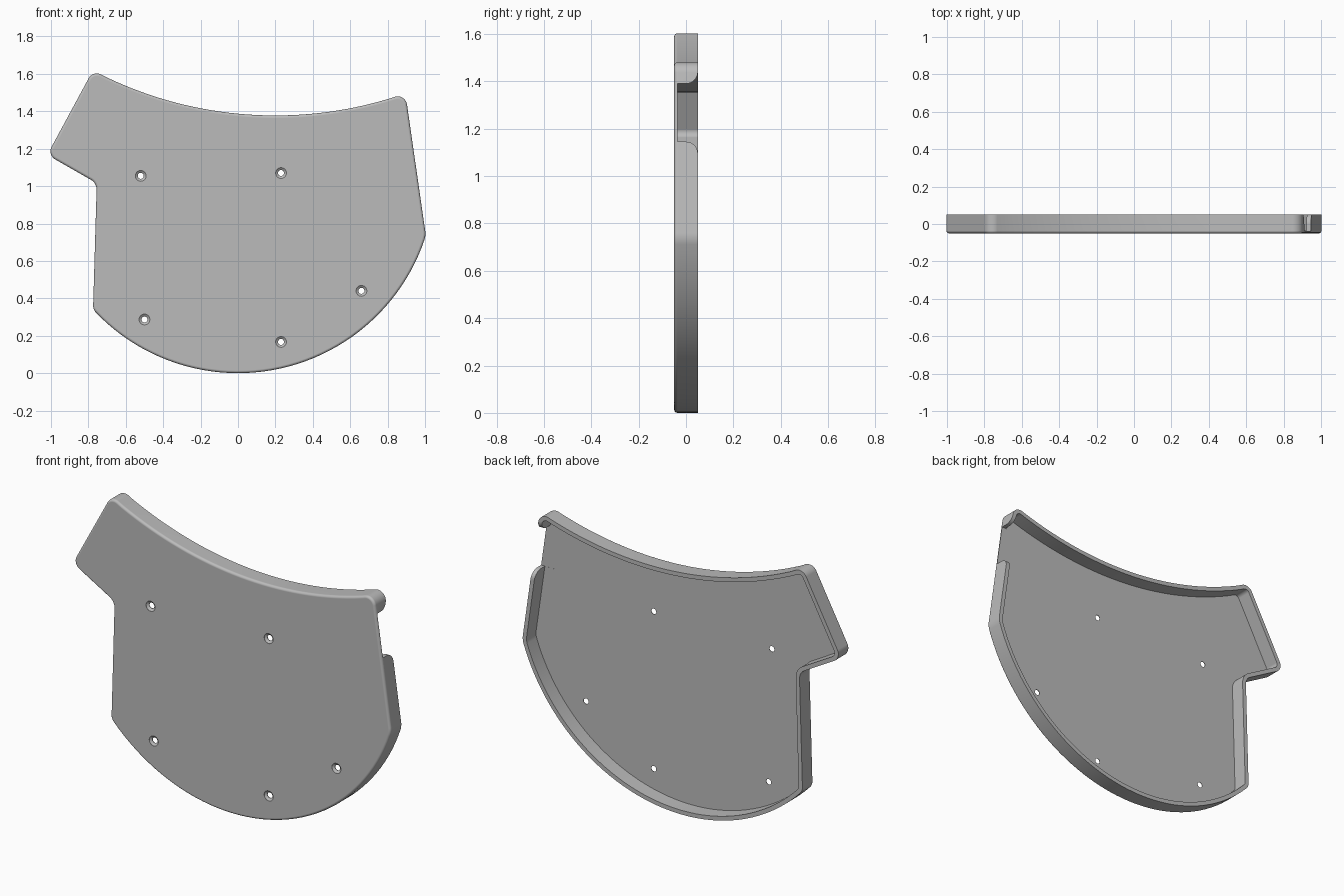
import bpy, bmesh, math
from mathutils import Vector

cube = bpy.data.objects.get("Cube")
if cube:
    bpy.data.objects.remove(cube, do_unlink=True)

FRONT, BACK, FLOOR = -0.05, 0.05, -0.036
WALL, ROUND = 0.024, 0.014


def arc(cx, cz, start, end, margin, count):
    """Points on the arc around (cx, cz) between two end points, short of both."""
    a0 = math.atan2(start[1] - cz, start[0] - cx)
    a1 = math.atan2(end[1] - cz, end[0] - cx)
    radius = math.hypot(start[0] - cx, start[1] - cz)
    points = []
    for i in range(count + 1):
        a = a0 + (a1 - a0) * (margin + (1 - 2 * margin) * i / count)
        points.append((cx + radius * math.cos(a), cz + radius * math.sin(a), 0))
    return points


def fillet(corners, steps=8):
    """Round each (x, z, radius) corner of a closed outline."""
    points = []
    for i, (x, z, r) in enumerate(corners):
        p = Vector((x, z))
        if r == 0:
            points.append(p)
            continue
        u = (Vector(corners[i - 1][:2]) - p).normalized()
        v = (Vector(corners[(i + 1) % len(corners)][:2]) - p).normalized()
        half = u.angle(v) / 2
        centre = p + (u + v).normalized() * r / math.sin(half)
        s = p + u * r / math.tan(half) - centre
        e = p + v * r / math.tan(half) - centre
        points += [centre + s.lerp(e, k / steps).normalized() * r for k in range(steps + 1)]
    return points


def inset(points, distance):
    """Move a counter-clockwise outline inward."""
    result = []
    for i, p in enumerate(points):
        d1 = (p - points[i - 1]).normalized()
        d2 = (points[(i + 1) % len(points)] - p).normalized()
        n1, n2 = Vector((-d1.y, d1.x)), Vector((-d2.y, d2.x))
        result.append(p + (n1 + n2) * distance / (1 + n1.dot(n2)))
    return result


def loft(name, rings):
    """Closed solid through rings of 3D points, capped at both ends."""
    bm = bmesh.new()
    loops = [[bm.verts.new(p) for p in ring] for ring in rings]
    for a, b in zip(loops, loops[1:]):
        for i in range(len(a)):
            j = (i + 1) % len(a)
            bm.faces.new((a[i], a[j], b[j], b[i]))
    bm.faces.new(loops[0])
    bm.faces.new(loops[-1])
    bmesh.ops.recalc_face_normals(bm, faces=bm.faces)
    mesh = bpy.data.meshes.new(name)
    bm.to_mesh(mesh)
    bm.free()
    obj = bpy.data.objects.new(name, mesh)
    bpy.context.collection.objects.link(obj)
    return obj


# Outline: round belly, straight sides, hollow top, side ear
low_left, low_right = (-0.775, 0.34), (1.0046, 0.735)
top_right, top_left = (0.895, 1.496), (-0.775, 1.62)
corners = [(*low_left, 0.05)]
corners += arc(0, 1.054, low_left, low_right, 0.03, 44)
corners += [(*low_right, 0.1), (*top_right, 0.05)]
corners += arc(0.2, 3.478, top_right, top_left, 0.05, 32)
corners += [(*top_left, 0.05), (-1.02, 1.167, 0.05), (-0.755, 1.016, 0.06)]
outline = fillet(corners)

# Tray: rounded front edge, outer wall, rim, inner wall and floor
levels = []
for i in range(6):
    a = i * math.pi / 10
    levels.append((ROUND * (1 - math.sin(a)), FRONT + ROUND * (1 - math.cos(a))))
levels += [(0, BACK), (WALL, BACK), (WALL, FLOOR)]
tray = loft("tray", [[(p.x, y, p.y) for p in inset(outline, d)] for d, y in levels])

# Side opening cutter with flared, rounded ends
r, mid, half_gap = 0.05, 1.2675, 0.1225
side = [(FLOOR - 0.0005, half_gap)]
for i in range(9):
    a = i * math.pi / 16
    side.append((r * math.sin(a), half_gap + r * (1 - math.cos(a))))
side.append((BACK + 0.02, half_gap + r))
profile = [(y, mid - h) for y, h in side] + [(y, mid + h) for y, h in reversed(side)]
cutters = [loft("opening_cutter", [[(x, y, z) for y, z in profile] for x in (0.86, 1.1)])]

# Countersunk screw hole cutters
for x, z in [(-0.52, 1.055), (0.23, 1.07), (0.66, 0.44), (-0.5, 0.287), (0.23, 0.167)]:
    rings = []
    for radius, y in [(0.029, FRONT - 0.01), (0.029, FRONT + 0.001), (0.016, FLOOR - 0.003), (0.016, 0)]:
        rings.append([(x + radius * math.cos(k * math.pi / 12), y,
                       z + radius * math.sin(k * math.pi / 12)) for k in range(24)])
    cutters.append(loft("hole_cutter", rings))

# Cut the tray
bpy.ops.object.select_all(action='DESELECT')
bpy.context.view_layer.objects.active = tray
tray.select_set(True)
for cutter in cutters:
    cutter.hide_render = True
    mod = tray.modifiers.new("cut", 'BOOLEAN')
    mod.operation, mod.solver, mod.object = 'DIFFERENCE', 'EXACT', cutter
    bpy.ops.object.modifier_apply(modifier=mod.name)
    bpy.data.objects.remove(cutter, do_unlink=True)

# Colour and shading
grey = bpy.data.materials.new("plain grey")
grey.use_nodes = True
colour = (0.5, 0.5, 0.5, 1)
grey.diffuse_color = colour
grey.node_tree.nodes["Principled BSDF"].inputs["Base Color"].default_value = colour
tray.data.materials.clear()
tray.data.materials.append(grey)
bpy.ops.object.shade_smooth_by_angle(angle=math.radians(30))
weighted = tray.modifiers.new("flat_faces", 'WEIGHTED_NORMAL')
weighted.keep_sharp = True
